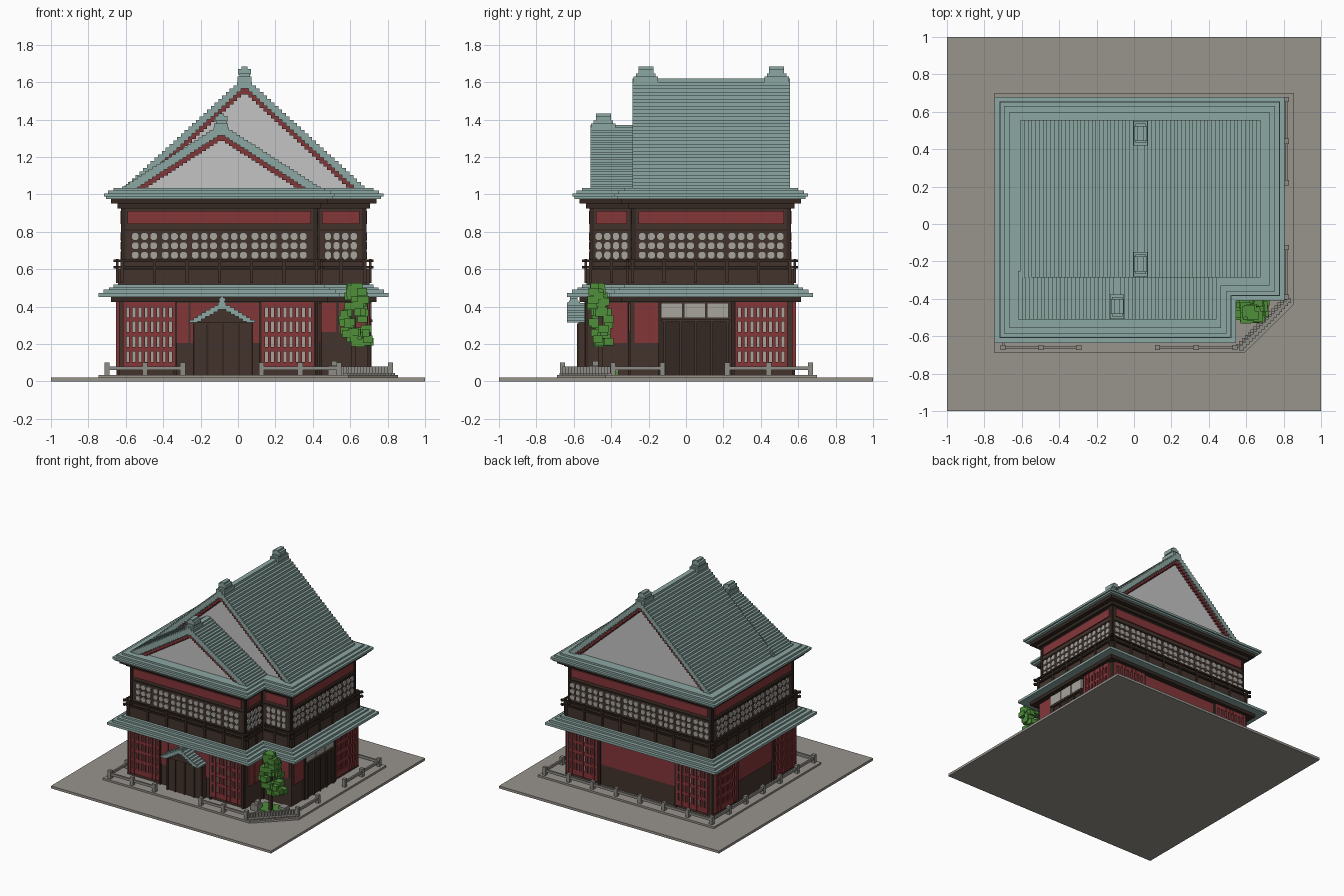
import bpy, bmesh, math, random

cube = bpy.data.objects.get("Cube")
if cube:
    bpy.data.objects.remove(cube, do_unlink=True)
random.seed(4)


def material(name, r, g, b):
    m = bpy.data.materials.new(name)
    lin = [((c / 255 + 0.055) / 1.055) ** 2.4 for c in (r, g, b)]
    m.use_nodes = True
    m.diffuse_color = (*lin, 1)
    m.node_tree.nodes["Principled BSDF"].inputs["Base Color"].default_value = (*lin, 1)
    return m


TEAL = material("teal tile", 140, 167, 162)
WOOD = material("dark wood", 68, 52, 44)
DEEP = material("deep brown", 52, 40, 34)
RED = material("red lacquer", 132, 54, 57)
PLASTER = material("pale plaster", 196, 196, 196)
PANE = material("window paper", 168, 163, 156)
STONE = material("paving stone", 152, 147, 140)
KERB = material("fence stone", 143, 140, 134)
LEAF = material("leaf green", 78, 142, 58)


def finish(name, mat, bm):
    bmesh.ops.recalc_face_normals(bm, faces=bm.faces)
    mesh = bpy.data.meshes.new(name)
    bm.to_mesh(mesh)
    bm.free()
    mesh.materials.append(mat)
    ob = bpy.data.objects.new(name, mesh)
    bpy.context.collection.objects.link(ob)
    return ob


def prism_into(bm, pts, vec):
    """Add a closed prism: flat outline swept along vec."""
    a = [bm.verts.new(p) for p in pts]
    b = [bm.verts.new([p[k] + vec[k] for k in range(3)]) for p in pts]
    n = len(pts)
    bm.faces.new(a)
    bm.faces.new(b[::-1])
    for i in range(n):
        bm.faces.new((a[i], b[i], b[(i + 1) % n], a[(i + 1) % n]))


def boxes(name, mat, items):
    """One object from boxes given as (x0, x1, y0, y1, z0, z1)."""
    bm = bmesh.new()
    for x0, x1, y0, y1, z0, z1 in items:
        prism_into(bm, [(x0, y0, z0), (x1, y0, z0), (x1, y1, z0), (x0, y1, z0)], (0, 0, z1 - z0))
    return finish(name, mat, bm)


def slab(name, mat, pts, z0, z1):
    bm = bmesh.new()
    prism_into(bm, [(x, y, z0) for x, y in pts], (0, 0, z1 - z0))
    return finish(name, mat, bm)


# L-shaped footprint of the house, grown outward by o
X0, X1, Y0, Y1, NX, NY = -0.62, 0.68, -0.51, 0.555, 0.42, -0.285


def house(o):
    return [(X0 - o, Y0 - o), (NX + o, Y0 - o), (NX + o, NY - o), (X1 + o, NY - o), (X1 + o, Y1 + o), (X0 - o, Y1 + o)]


# Six walls: axis along the wall, fixed position, outward sign, start, end
WALLS = {"front": ("x", Y0, -1, X0, NX), "corner_front": ("x", NY, -1, NX, X1),
         "corner_right": ("y", NX, 1, Y0, NY), "right": ("y", X1, 1, NY, Y1),
         "back": ("x", Y1, 1, X0, X1), "left": ("y", X0, -1, Y0, Y1)}


def on_wall(w, u0, u1, z0, z1, d0, d1):
    """Box on a wall, from depth d0 to d1 outside it."""
    axis, pos, s, _, _ = WALLS[w]
    a, b = sorted((pos + s * d0, pos + s * d1))
    return (u0, u1, a, b, z0, z1) if axis == "x" else (a, b, u0, u1, z0, z1)


# Ground and plinth with a cut corner
slab("ground", STONE, [(-1, -1), (1, -1), (1, 1), (-1, 1)], 0, 0.02)
slab("plinth", STONE, [(-0.745, -0.69), (0.59, -0.69), (0.855, -0.43), (0.855, 0.7), (-0.745, 0.7)], 0.02, 0.035)

# Storeys
G = 0.015
slab("ground_floor_wall", WOOD, house(G), 0.03, 0.46)
slab("upper_wall", WOOD, house(0), 0.46, 1.0)
slab("lower_eave_beam", DEEP, house(0.06), 0.425, 0.455)
for i, (o, z0, z1) in enumerate([(0.125, 0.452, 0.472), (0.1, 0.472, 0.49), (0.07, 0.49, 0.503), (0.045, 0.503, 0.518)]):
    slab(f"lower_roof_tier_{i + 1}", TEAL, house(o), z0, z1)
slab("balcony_base", WOOD, house(0.022), 0.518, 0.6)
slab("upper_eave_beam_low", DEEP, house(0.025), 0.925, 0.95)
slab("upper_eave_beam_high", DEEP, house(0.06), 0.95, 0.98)
for i, (o, z0, z1) in enumerate([(0.085, 0.975, 0.988), (0.097, 0.988, 1.005), (0.075, 1.005, 1.02), (0.045, 1.02, 1.034)]):
    slab(f"upper_roof_tier_{i + 1}", TEAL, house(o), z0, z1)

# Balcony railing: rails cross at the corners, posts between
rails, posts = [], []
for w, (axis, pos, s, a, b) in WALLS.items():
    e0 = -0.04 if w == "corner_front" else 0.045
    e1 = -0.04 if w == "corner_right" else 0.045
    for z in (0.603, 0.638):
        rails.append(on_wall(w, a - e0, b + e1, z, z + 0.013, 0.022, 0.036))
    n = max(2, round((b - a) / 0.16))
    for i in range(n + 1):
        u = a + (b - a) * i / n
        posts.append(on_wall(w, u - 0.008, u + 0.008, 0.525, 0.655, 0.02, 0.033))
boxes("balcony_rails", DEEP, rails)
boxes("balcony_posts", WOOD, posts)

# Upper storey: red bands, window paper dots, corner posts
bands, cposts = [], []
dots = bmesh.new()


def dot(w, u, z, ru, rz):
    axis, pos, s, _, _ = WALLS[w]
    pts = []
    for k in range(8):
        t = math.pi / 8 + k * math.pi / 4
        du, z2 = u + ru * math.cos(t), z + rz * math.sin(t)
        pts.append((du, pos, z2) if axis == "x" else (pos, du, z2))
    prism_into(dots, pts, (0, s * 0.009, 0) if axis == "x" else (s * 0.009, 0, 0))


for w, (axis, pos, s, a, b) in WALLS.items():
    bands.append(on_wall(w, a + 0.03, b - 0.03, 0.842, 0.91, 0, 0.009))
    for u in (a, b - 0.018):
        cposts.append(on_wall(w, u, u + 0.018, 0.6, 0.93, 0, 0.006))
    cposts.append(on_wall(w, a, b, 0.803, 0.815, 0, 0.006))
    groups = round((b - a) / 0.17)
    start = (a + b) / 2 - groups * 0.08 + 0.031
    if groups < 3:
        for i in range(4):
            for z in (0.775, 0.725, 0.675):
                dot(w, (a + b) / 2 + (i - 1.5) * 0.046, z, 0.021, 0.024)
        continue
    for g in range(groups):
        for i in range(3):
            for z in (0.775, 0.725, 0.675):
                dot(w, start + g * 0.16 + i * 0.049, z, 0.0225, 0.0225)
boxes("upper_red_bands", RED, bands)
boxes("upper_corner_posts", DEEP, cposts)
finish("upper_window_panes", PANE, dots)

# Ground floor lattices: paper behind protruding red bars
panes, bars = [], []
for w, u0, u1 in [("front", -0.605, -0.345), ("front", 0.135, 0.4), ("right", 0.27, 0.535), ("back", -0.6, -0.33),
                  ("back", 0.4, 0.665), ("left", 0.27, 0.535), ("left", -0.49, -0.23)]:
    panes.append(on_wall(w, u0, u1, 0.07, 0.42, G, G + 0.004))
    pitch = (u1 - u0) / 8
    for i in range(9):
        u = u0 + i * pitch
        bars.append(on_wall(w, u - 0.009, u + 0.009, 0.06, 0.425, G, G + 0.018))
    for z0, z1 in [(0.06, 0.103), (0.16, 0.184), (0.24, 0.264), (0.32, 0.342), (0.395, 0.425)]:
        bars.append(on_wall(w, u0, u1, z0, z1, G, G + 0.015))
boxes("lattice_paper", PANE, panes)
boxes("lattice_bars", RED, bars)

# Ground floor red upper panels and dark framing posts
panels = [("front", -0.325, -0.265), ("front", -0.255, 0.115), ("corner_front", 0.445, 0.525), ("corner_front", 0.54, 0.68),
          ("corner_right", -0.49, -0.425), ("corner_right", -0.415, -0.315), ("right", -0.275, -0.15),
          ("back", -0.3, 0.37), ("left", -0.2, 0.24)]
boxes("red_wall_panels", RED, [on_wall(w, a, b, 0.205 if w != "corner_front" else 0.265, 0.42, G, G + 0.008) for w, a, b in panels])
boxes("ground_posts", DEEP, [on_wall(w, u - 0.009, u + 0.009, 0.035, 0.43, G, G + 0.014) for w, u in
      [("front", -0.335), ("front", 0.122), ("front", 0.42), ("right", -0.14), ("right", 0.25), ("back", -0.312),
       ("back", 0.382), ("left", -0.215), ("left", 0.255), ("corner_right", -0.3)]])

# Front porch and side door
boxes("porch", WOOD, [(-0.24, 0.08, -0.575, -0.5, 0.03, 0.32)])
boxes("porch_door_boards", DEEP, [(x - 0.006, x + 0.006, -0.583, -0.57, 0.035, 0.31) for x in (-0.235, -0.165, -0.08, 0.005, 0.075)])
boxes("side_door", DEEP, [on_wall("right", -0.13, 0.235, 0.035, 0.325, G, G + 0.008)])
boxes("side_door_frame", WOOD, [on_wall("right", u, u + 0.014, 0.035, 0.325, G, G + 0.02) for u in (-0.12, -0.035, 0.045, 0.13, 0.215)]
      + [on_wall("right", -0.13, 0.235, 0.318, 0.332, G, G + 0.025)])
boxes("door_curtains", PANE, [on_wall("right", -0.132 + i * 0.122, -0.018 + i * 0.122, 0.338, 0.418, G, G + 0.02) for i in range(3)])


def stair(name, mat, cx, half, z0, rise, n, drop, thick, y0, y1):
    """Stepped gable: columns descending on both sides of the ridge."""
    items = []
    for i in range(n):
        top = z0 + rise * (1 - i / n) - drop
        if top > z0 + 0.002:
            for s in (-1, 1):
                a, b = sorted((cx + s * half * i / n, cx + s * half * (i + 1) / n))
                items.append((a, b, y0, y1, max(z0, top - thick), top))
    return boxes(name, mat, items)


def gable(name, cx, half, z0, rise, n, y0, y1, back):
    stair(name + "_roof", TEAL, cx, half, z0, rise, n, 0, 0.055, y0, y1)
    stair(name + "_red_trim", RED, cx, half, z0, rise, n, 0.05, 0.035, y0 + 0.012, y1 - (0.012 if back else 0))
    stair(name + "_plaster", PLASTER, cx, half, z0, rise, n, 0.052, 9, y0 + 0.035, y1 - (0.035 if back else 0))


gable("main_gable", 0.035, 0.642, 1.03, 0.59, 32, -0.285, 0.555, True)
gable("front_gable", -0.09, 0.53, 1.03, 0.34, 26, -0.51, -0.25, False)
stair("porch_roof", TEAL, -0.085, 0.175, 0.315, 0.105, 8, 0, 0.035, -0.637, -0.5)
stair("porch_gable_fill", WOOD, -0.085, 0.165, 0.315, 0.09, 8, 0.015, 9, -0.615, -0.5)


# Ridge ornaments
def ornament(name, cx, y, z, k=1):
    boxes(name, TEAL, [(cx - 0.037 * k, cx + 0.037 * k, y - 0.065 * k, y + 0.065 * k, z - 0.05 * k, z + 0.01 * k),
                       (cx - 0.028 * k, cx + 0.028 * k, y - 0.052 * k, y + 0.052 * k, z, z + 0.025 * k),
                       (cx - 0.034 * k, cx + 0.034 * k, y - 0.04 * k, y + 0.04 * k, z + 0.02 * k, z + 0.05 * k),
                       (cx - 0.016 * k, cx + 0.016 * k, y - 0.04 * k, y + 0.04 * k, z + 0.05 * k, z + 0.063 * k)])


ornament("main_ridge_front_ornament", 0.035, -0.215, 1.62)
ornament("main_ridge_back_ornament", 0.035, 0.485, 1.62)
ornament("front_ridge_ornament", -0.09, -0.442, 1.37)
ornament("porch_ridge_ornament", -0.085, -0.6, 0.42, 0.5)

# Low fence: runs as (x0, y0, x1, y1, number of spans)
fposts, frails = [], []
for x0, y0, x1, y1, n in [(-0.7, -0.66, -0.295, -0.66, 2), (0.125, -0.66, 0.54, -0.66, 2), (0.815, -0.39, 0.815, -0.125, 1),
                          (0.815, 0.22, 0.815, 0.665, 2), (-0.7, 0.665, 0.815, 0.665, 7), (-0.7, -0.66, -0.7, 0.665, 6)]:
    for i in range(n + 1):
        x, y = x0 + (x1 - x0) * i / n, y0 + (y1 - y0) * i / n
        fposts.append((x - 0.014, x + 0.014, y - 0.014, y + 0.014, 0.03, 0.1))
    frails.append((x0 - 0.007, x1 + 0.007, y0 - 0.007, y1 + 0.007, 0.06, 0.08))
boxes("fence_posts", KERB, fposts)
boxes("fence_rails", KERB, frails)

# Stepped kerb along the cut corner, with planting bed and rocks
kerb = []
for i in range(17):
    x, y = 0.545 + i * 0.0158, -0.66 + i * 0.0158
    kerb += [(x, x + 0.018, y, y + 0.018, 0.03, 0.08), (x + 0.016, x + 0.042, y - 0.016, y + 0.01, 0.02, 0.045)]
boxes("corner_kerb", KERB, kerb)
boxes("planting_bed", LEAF, [(0.5, 0.66, -0.5, -0.36, 0.03, 0.05), (0.6, 0.72, -0.46, -0.36, 0.03, 0.055)])
boxes("rocks", KERB, [(0.48, 0.54, -0.52, -0.45, 0.03, 0.085), (0.5, 0.53, -0.5, -0.46, 0.08, 0.11),
                      (0.66, 0.72, -0.42, -0.36, 0.03, 0.075)])

# Corner tree
boxes("tree_trunk", WOOD, [(0.605, 0.63, -0.47, -0.445, 0.03, 0.4)])
leaves = []
for z, cx, cy, rx, ry in [(0.22, 0.655, -0.44, 0.07, 0.055), (0.27, 0.63, -0.45, 0.09, 0.07), (0.32, 0.62, -0.455, 0.075, 0.065),
                          (0.37, 0.62, -0.46, 0.075, 0.06), (0.42, 0.625, -0.465, 0.065, 0.055), (0.47, 0.635, -0.47, 0.05, 0.045),
                          (0.5, 0.625, -0.475, 0.035, 0.03)]:
    for i in range(9):
        x, y = cx + random.uniform(-1, 1) * rx * 0.75, cy + random.uniform(-1, 1) * ry * 0.7
        r, zz = random.uniform(0.018, 0.03), z + random.uniform(-0.02, 0.015)
        leaves.append((x - r, x + r, y - r, y + r, zz - 0.018, min(0.525, zz + 0.022)))
boxes("tree_leaves", LEAF, leaves)
